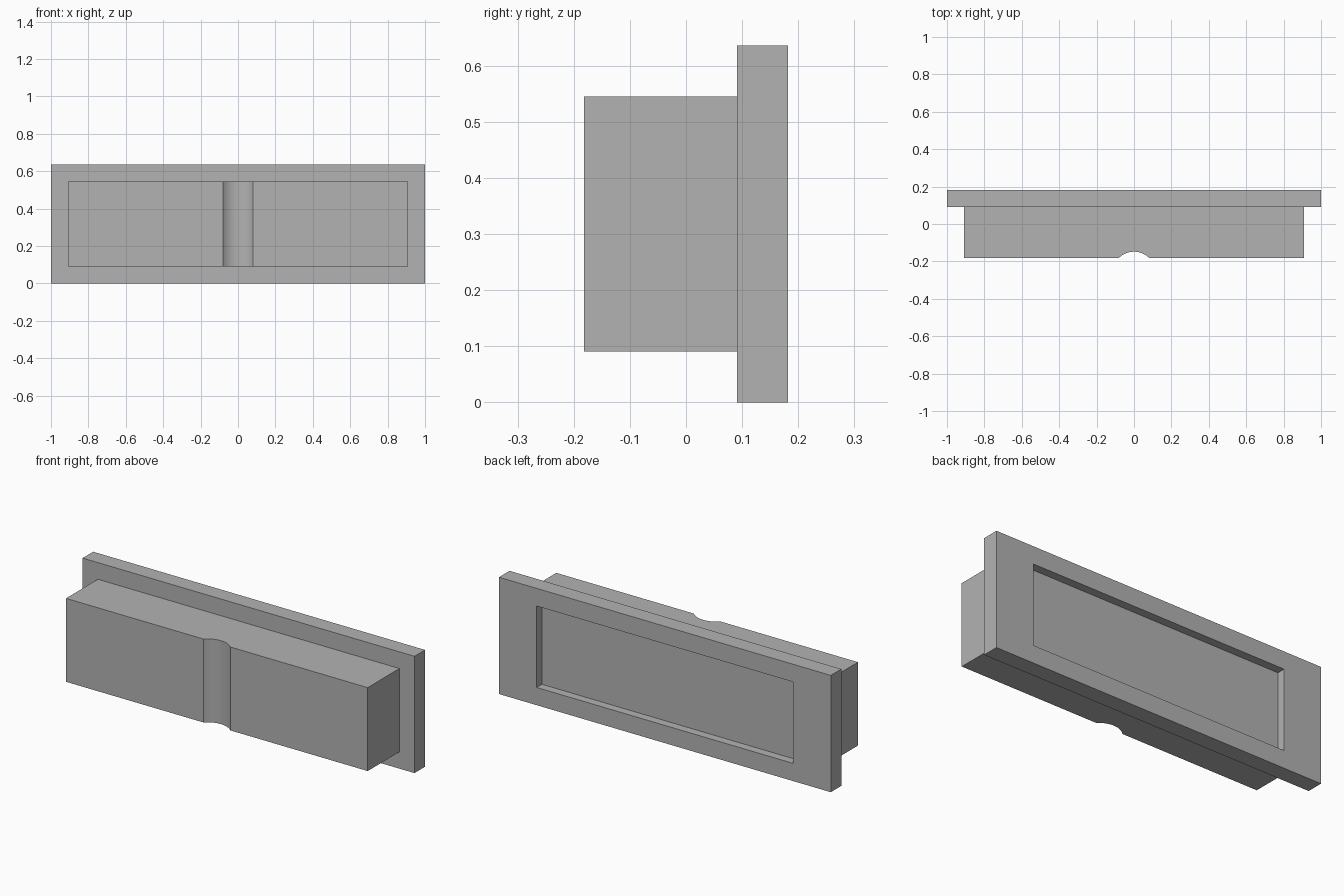
import bpy
import bmesh
import math
from mathutils import Vector

cube = bpy.data.objects.get("Cube")
if cube:
    bpy.data.objects.remove(cube, do_unlink=True)

U = 1 / 22  # design module: the model is 44 x 8 x 14 modules

grey = bpy.data.materials.new("plain grey")
grey.use_nodes = True
grey.diffuse_color = (0.45, 0.45, 0.45, 1)
grey.node_tree.nodes["Principled BSDF"].inputs["Base Color"].default_value = grey.diffuse_color


def make_object(name, bm):
    bmesh.ops.recalc_face_normals(bm, faces=bm.faces)
    mesh = bpy.data.meshes.new(name)
    bm.to_mesh(mesh)
    bm.free()
    mesh.materials.append(grey)
    obj = bpy.data.objects.new(name, mesh)
    bpy.context.collection.objects.link(obj)
    return obj


def extrude_profile(name, points, direction):
    """Close a planar outline and extrude it into a solid."""
    bm = bmesh.new()
    face = bm.faces.new([bm.verts.new(p) for p in points])
    result = bmesh.ops.extrude_face_region(bm, geom=[face], use_keep_orig=True)
    moved = [v for v in result["geom"] if isinstance(v, bmesh.types.BMVert)]
    bmesh.ops.translate(bm, verts=moved, vec=direction)
    return make_object(name, bm)


# Back plate with a shallow rectangular recess in its rear face
bm = bmesh.new()
half_w, height, front, back = 22 * U, 14 * U, 2 * U, 4 * U
bmesh.ops.create_cube(bm, size=1)
for v in bm.verts:
    v.co = Vector((v.co.x * 2 * half_w,
                   front if v.co.y < 0 else back,
                   height if v.co.z > 0 else 0))
rear = max(bm.faces, key=lambda f: f.calc_center_median().y)
bmesh.ops.inset_individual(bm, faces=[rear], thickness=3 * U)
for v in rear.verts:  # side margins are wider than top and bottom
    v.co.x = math.copysign(17 * U, v.co.x)
floor = bmesh.ops.extrude_discrete_faces(bm, faces=[rear])["faces"][0]
bmesh.ops.translate(bm, verts=floor.verts, vec=(0, -U, 0))
make_object("back_plate", bm)

# Front block, with a rounded vertical groove in the middle of its front face
radius, half_chord, segments = 2.5 * U, 1.78 * U, 24
face_y = -4 * U
centre_y = face_y - math.sqrt(radius ** 2 - half_chord ** 2)
sweep = math.asin(half_chord / radius)
angles = [sweep * (2 * i / segments - 1) for i in range(segments + 1)]
groove = [(radius * math.sin(a), centre_y + radius * math.cos(a)) for a in angles]
side, rear_y = 20 * U, 2.2 * U  # the rear is seated slightly inside the plate
outline = [(-side, rear_y), (-side, face_y)] + groove + [(side, face_y), (side, rear_y)]
block = extrude_profile("front_block", [(x, y, 2 * U) for x, y in outline], (0, 0, 10 * U))

# Smooth the groove while keeping the corners crisp
bpy.ops.object.select_all(action="DESELECT")
block.select_set(True)
bpy.context.view_layer.objects.active = block
bpy.ops.object.shade_smooth_by_angle(angle=math.radians(25))
